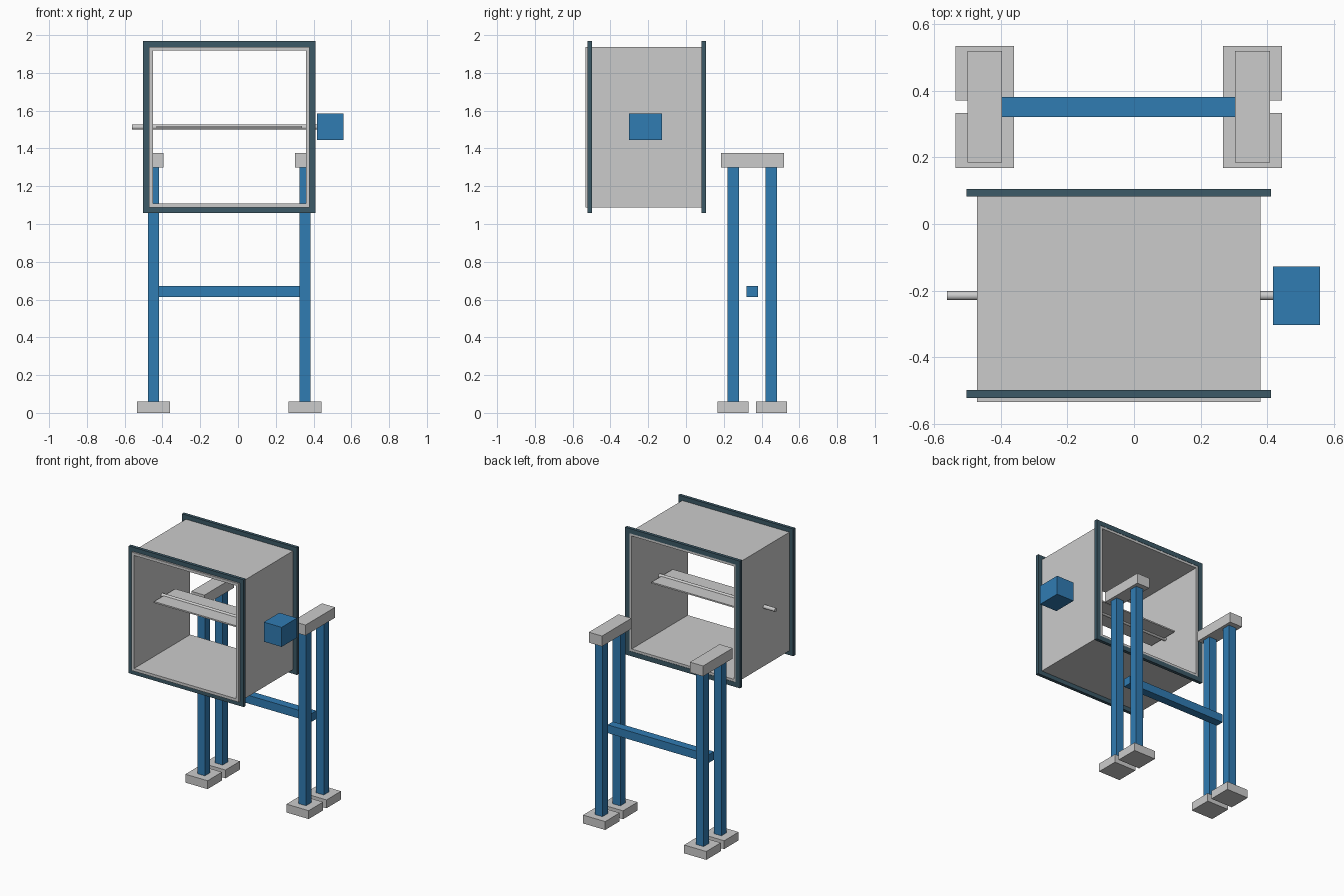
import bpy, bmesh
from mathutils import Matrix, Vector

if "Cube" in bpy.data.objects:
    bpy.data.objects.remove(bpy.data.objects["Cube"])

CX, CZ, SY = -0.046, 1.513, -0.215   # duct axis and shaft line


def material(name, rgb):
    m = bpy.data.materials.new(name)
    m.diffuse_color = (*rgb, 1)
    m.use_nodes = True
    m.node_tree.nodes["Principled BSDF"].inputs["Base Color"].default_value = m.diffuse_color
    return m


BLUE = material("blue_paint", (0.03, 0.20, 0.45))
DARK = material("dark_steel", (0.045, 0.10, 0.135))


def finish(name, bm, mat=None):
    bmesh.ops.recalc_face_normals(bm, faces=bm.faces)
    me = bpy.data.meshes.new(name)
    bm.to_mesh(me)
    bm.free()
    ob = bpy.data.objects.new(name, me)
    bpy.context.collection.objects.link(ob)
    if mat:
        me.materials.append(mat)
    return ob


def box(name, x, y, z, mat=None):
    """Box from (min, max) pairs."""
    bm = bmesh.new()
    lo, hi = Vector((x[0], y[0], z[0])), Vector((x[1], y[1], z[1]))
    bmesh.ops.create_cube(bm, size=1, matrix=Matrix.Translation((lo + hi) / 2)
                          @ Matrix.Diagonal((*(hi - lo), 1)))
    return finish(name, bm, mat)


def square_tube(name, outer, inner, y0, y1, mat=None):
    """Open square frame along y, given outer and inner half widths."""
    bm = bmesh.new()
    corners = [(-1, -1), (1, -1), (1, 1), (-1, 1)]
    rings = [[bm.verts.new((CX + sx * h, y, CZ + sz * h)) for sx, sz in corners]
             for h, y in ((outer, y0), (outer, y1), (inner, y1), (inner, y0))]
    for a, b in zip(rings, rings[1:] + rings[:1]):
        for i in range(4):
            j = (i + 1) % 4
            bm.faces.new((a[i], a[j], b[j], b[i]))
    return finish(name, bm, mat)


# Duct with a flange at each end
square_tube("duct_housing", 0.425, 0.405, -0.533, 0.103)
square_tube("front_flange", 0.456, 0.422, -0.521, -0.498, DARK)
square_tube("rear_flange", 0.456, 0.422, 0.082, 0.105, DARK)

# Damper blade, shaft and actuator
box("damper_blade", (CX - 0.385, CX + 0.385), (SY - 0.12, SY + 0.12), (CZ - 0.005, CZ + 0.005))
bm = bmesh.new()
bmesh.ops.create_cone(bm, cap_ends=True, segments=24, radius1=0.0135, radius2=0.0135, depth=1.03,
                      matrix=Matrix.Translation((CX, SY, CZ)) @ Matrix.Rotation(1.5707963, 4, 'Y'))
shaft = finish("damper_shaft", bm)
bpy.context.view_layer.objects.active = shaft
shaft.select_set(True)
bpy.ops.object.shade_smooth_by_angle()
box("actuator", (0.417, 0.558), (SY - 0.088, SY + 0.088), (1.445, 1.585), BLUE)

# Support stand: paired legs with feet, saddle on each pair, one cross bar
for side, s in (("left", -1), ("right", 1)):
    x = CX + s * 0.401
    for end, y in (("front", 0.25), ("rear", 0.452)):
        box(f"{side}_{end}_leg", (x - 0.03, x + 0.03), (y - 0.03, y + 0.03), (0.06, 1.30), BLUE)
        box(f"{side}_{end}_foot", (x - 0.088, x + 0.088), (y - 0.082, y + 0.082), (0, 0.06))
    box(f"{side}_saddle", (x - 0.052, x + 0.052), (0.184, 0.519), (1.30, 1.375))
box("cross_bar", (CX - 0.401, CX + 0.401), (0.321, 0.381), (0.613, 0.672), BLUE)
